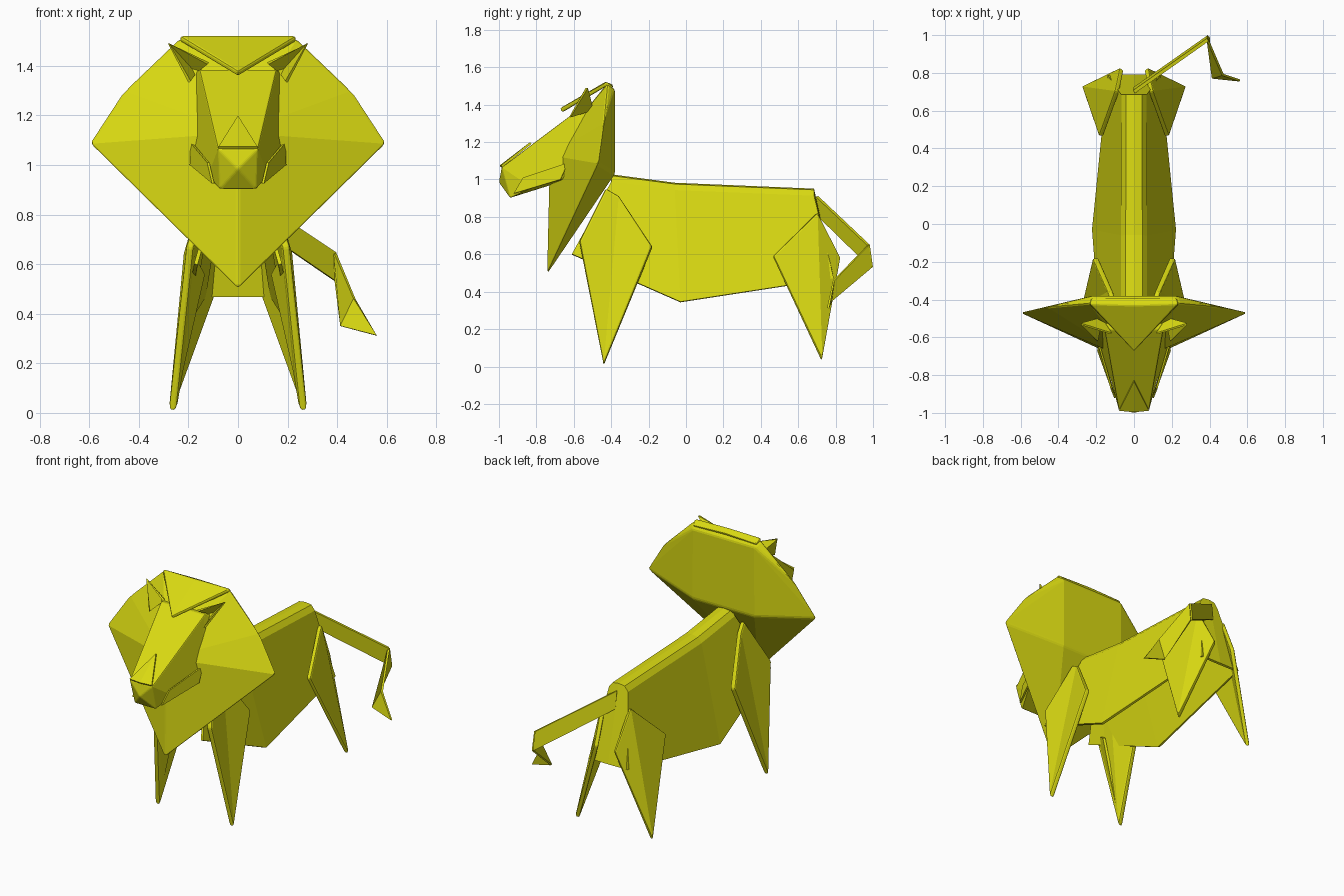
import bpy, bmesh

# One paper colour for the whole folded animal
paper = bpy.data.materials.new("yellow_paper")
paper.diffuse_color = (0.70, 0.70, 0.006, 1)


def part(name, verts, faces, thick=0, bevel=0.008, mirror=True):
    """Folded paper part: half or whole mesh, optional thickness, soft folds."""
    bm = bmesh.new()
    vs = [bm.verts.new(v) for v in verts]
    for f in faces:
        bm.faces.new([vs[i] for i in f])
    bmesh.ops.recalc_face_normals(bm, faces=bm.faces[:])
    if not thick and mirror:
        # close solid halves: mirror in the mesh so normals can be made outward
        geo = bmesh.ops.duplicate(bm, geom=bm.verts[:] + bm.edges[:] + bm.faces[:])["geom"]
        for v in geo:
            if isinstance(v, bmesh.types.BMVert):
                v.co.x *= -1
        bmesh.ops.remove_doubles(bm, verts=bm.verts[:], dist=1e-4)
        bmesh.ops.recalc_face_normals(bm, faces=bm.faces[:])
        mirror = False
    me = bpy.data.meshes.new(name)
    bm.to_mesh(me)
    bm.free()
    me.materials.append(paper)
    ob = bpy.data.objects.new(name, me)
    bpy.context.collection.objects.link(ob)
    if mirror:
        ob.modifiers.new("mirror", 'MIRROR')
    if thick:
        s = ob.modifiers.new("paper_thickness", 'SOLIDIFY')
        s.thickness = thick
        s.offset = 0
    if bevel:
        b = ob.modifiers.new("soft_folds", 'BEVEL')
        b.width = bevel
        b.segments = 2
        b.limit_method = 'ANGLE'
        b.angle_limit = 0.5
    return ob


# Body: open tent, three cross-sections with a rounded ridge
sections = [(-0.40, 1.02, 0.17, -0.61, 0.60),
            (-0.06, 0.975, 0.215, -0.03, 0.345),
            (0.68, 0.945, 0.135, 0.785, 0.47)]
verts, faces = [], []
for yt, zt, xb, yb, zb in sections:
    verts += [(0, yt, zt), (0.04, yt, zt - 0.006), (0.062, yt, zt - 0.035), (xb, yb, zb)]
for r in range(2):
    for c in range(3):
        i = r * 4 + c
        faces.append((i, i + 1, i + 5, i + 4))
verts += [(0, 0.785, 0.47)]
faces.append((8, 9, 10, 11, 12))          # rear panel
part("body", verts, faces, 0.015, 0)

# Legs: creased plates lying outside the body
part("front_leg",
     [(0.10, -0.43, 0.95), (0.125, -0.36, 0.91), (0.205, -0.18, 0.64),
      (0.265, -0.44, 0.008), (0.195, -0.57, 0.67)],
     [(0, 1, 3, 4), (1, 2, 3)], 0.032, 0.01)
part("front_leg_inner_fold",
     [(0.26, -0.435, 0.03), (0.19, -0.56, 0.65), (0.14, -0.44, 0.56)],
     [(0, 1, 2)], 0.015, 0)
part("rear_leg",
     [(0.09, 0.70, 0.82), (0.175, 0.465, 0.59), (0.265, 0.725, 0.035), (0.065, 0.82, 0.58)],
     [(0, 1, 2), (0, 2, 3)], 0.026, 0.008)

# Mane: broad kite with a front ridge and a bulging back
part("mane",
     [(0, -0.745, 0.495), (0, -0.73, 1.13), (0.60, -0.47, 1.085), (0.46, -0.44, 1.30),
      (0.24, -0.42, 1.51), (0, -0.42, 1.515), (0, -0.38, 1.48), (0.22, -0.38, 1.48),
      (0.22, -0.38, 1.03), (0, -0.38, 1.03)],
     [(0, 2, 1), (1, 2, 3), (1, 3, 4), (1, 4, 5), (5, 4, 7, 6), (4, 3, 7),
      (3, 2, 7), (2, 8, 7), (7, 8, 9, 6), (8, 2, 0), (9, 8, 0)], 0, 0.012)

# Crest: triangular flap folded over the top of the mane
part("crest_flap",
     [(0, -0.395, 1.495), (0.225, -0.395, 1.485), (0.235, -0.425, 1.51),
      (0, -0.43, 1.51), (0, -0.67, 1.368)],
     [(0, 1, 2, 3), (3, 2, 4)], 0.025, 0.008)

# Ears
part("ear",
     [(0.12, -0.58, 1.41), (0.28, -0.53, 1.49), (0.195, -0.62, 1.335), (0.17, -0.50, 1.37)],
     [(0, 1, 3), (1, 2, 3)], 0.012, 0)

# Head: tapered wedge ending in a blunt muzzle with crossed creases
part("head",
     [(0, -0.56, 1.385), (0.155, -0.56, 1.385), (0.185, -0.47, 1.37), (0.185, -0.66, 1.0),
      (0.075, -0.94, 0.902), (0.08, -0.985, 1.065), (0, -0.985, 1.065), (0, -1.0, 0.985),
      (0, -0.94, 0.902), (0, -0.66, 0.99), (0, -0.47, 1.37), (0.12, -0.83, 0.96)],
     [(0, 1, 5, 6), (1, 2, 3), (1, 3, 11, 5), (5, 11, 4), (5, 4, 7), (6, 5, 7),
      (7, 4, 8), (8, 4, 11, 3, 9), (9, 3, 2, 10), (10, 2, 1, 0)], 0, 0.006)
part("nose_fold",
     [(0, -0.83, 1.195), (0.078, -0.985, 1.07), (0, -0.993, 1.07)],
     [(0, 1, 2)], 0.012, 0)
part("cheek_fold",
     [(0.188, -0.63, 1.09), (0.19, -0.67, 1.0), (0.10, -0.92, 0.925), (0.12, -0.87, 1.01)],
     [(0, 1, 2, 3)], 0.01, 0)

# Tail: strip swinging out to the side, then folded back into a tuft
part("tail",
     [(0, 0.70, 0.91), (0, 0.715, 0.80), (0.395, 0.992, 0.53), (0.39, 0.975, 0.65)],
     [(0, 1, 2, 3)], 0.018, 0, mirror=False)
part("tail_tuft",
     [(0.39, 0.975, 0.65), (0.395, 0.992, 0.53), (0.415, 0.775, 0.35),
      (0.56, 0.76, 0.312), (0.47, 0.79, 0.46)],
     [(0, 1, 2, 4), (2, 3, 4)], 0.012, 0, mirror=False)
